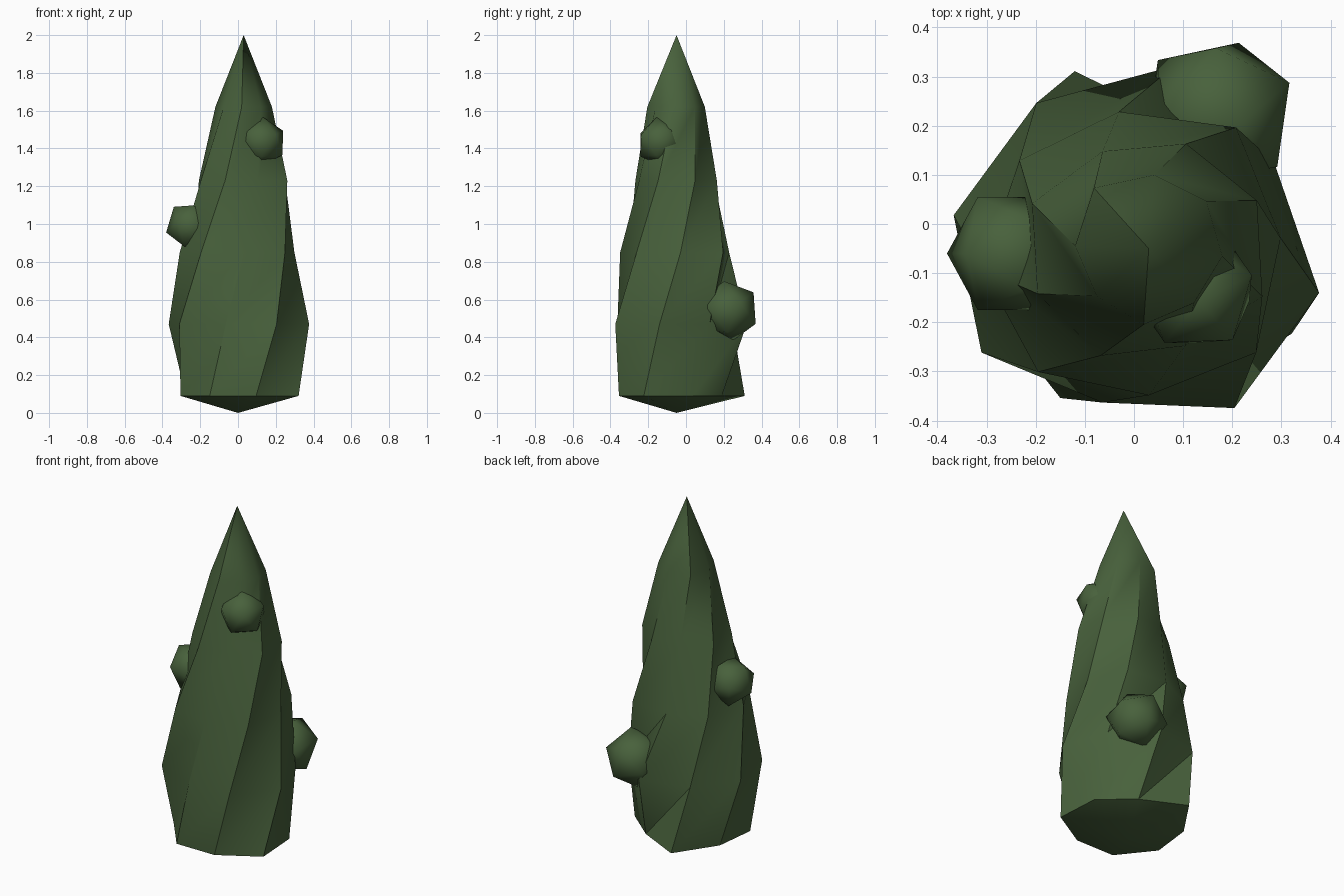
import bpy
import bmesh
from math import cos, sin, radians, tau
from mathutils import Euler

if "Cube" in bpy.data.objects:
    bpy.data.objects.remove(bpy.data.objects["Cube"])

SIDES = 8

# Single dark green colour
green = bpy.data.materials.new("dark green")
green.use_nodes = True
green.diffuse_color = (0.065, 0.12, 0.045, 1)
shader = next(n for n in green.node_tree.nodes if n.type == "BSDF_PRINCIPLED")
shader.inputs["Base Color"].default_value = green.diffuse_color
shader.inputs["Roughness"].default_value = 0.8


def make_object(name, bm, sharp_angle):
    """Turn a bmesh into a smooth-shaded green object."""
    bmesh.ops.recalc_face_normals(bm, faces=bm.faces[:])
    mesh = bpy.data.meshes.new(name)
    bm.to_mesh(mesh)
    bm.free()
    mesh.materials.append(green)
    obj = bpy.data.objects.new(name, mesh)
    bpy.context.collection.objects.link(obj)
    bpy.ops.object.select_all(action="DESELECT")
    obj.select_set(True)
    bpy.context.view_layer.objects.active = obj
    bpy.ops.object.shade_smooth_by_angle(angle=radians(sharp_angle))
    return obj


def uneven_ring(bm, z, centre, phase, radii):
    """Add one ring of vertices with a radius for each corner."""
    ring = []
    for i, r in enumerate(radii):
        a = radians(phase) + tau * i / SIDES
        ring.append(bm.verts.new((centre[0] + r * cos(a), centre[1] + r * sin(a), z)))
    return ring


# Body: twisted, uneven rings tapering to a point
ring_specs = [
    (0.09, (0, -0.06), -27, (.36, .32, .28, .39, .31, .32, .33, .31)),
    (0.47, (0, -0.06), -12, (.385, .34, .39, .365, .375, .37, .31, .375)),
    (0.85, (0, -0.06), 6, (.30, .33, .29, .30, .31, .31, .29, .32)),
    (1.23, (0.02, -0.05), 23, (.25, .23, .215, .245, .235, .235, .215, .26)),
    (1.62, (0.03, -0.055), 41, (.155, .155, .17, .15, .14, .15, .14, .15)),
]
bm = bmesh.new()
rings = [uneven_ring(bm, *spec) for spec in ring_specs]
bottom = bm.verts.new((0, -0.05, 0))
tip = bm.verts.new((0.03, -0.05, 2))
for i in range(SIDES):
    j = (i + 1) % SIDES
    for low, high in zip(rings, rings[1:]):
        bm.faces.new((low[i], low[j], high[j]))
        bm.faces.new((low[i], high[j], high[i]))
    bm.faces.new((bottom, rings[0][j], rings[0][i]))
    bm.faces.new((tip, rings[-1][i], rings[-1][j]))
make_object("tapered_body", bm, 45)


# Knobs: low-poly lumps half sunk into the body
def knob(name, centre, radius, turn):
    bm = bmesh.new()
    bmesh.ops.create_icosphere(bm, subdivisions=1, radius=radius)
    bmesh.ops.rotate(bm, verts=bm.verts[:], matrix=Euler([radians(t) for t in turn]).to_matrix())
    bmesh.ops.translate(bm, verts=bm.verts[:], vec=centre)
    make_object(name, bm, 60)


knob("upper_front_knob", (0.125, -0.135, 1.435), 0.132, (10, 0, 20))
knob("middle_right_knob", (-0.25, -0.06, 0.99), 0.135, (0, 75, 0))
knob("lower_back_knob", (0.17, 0.225, 0.54), 0.165, (15, 10, 30))
